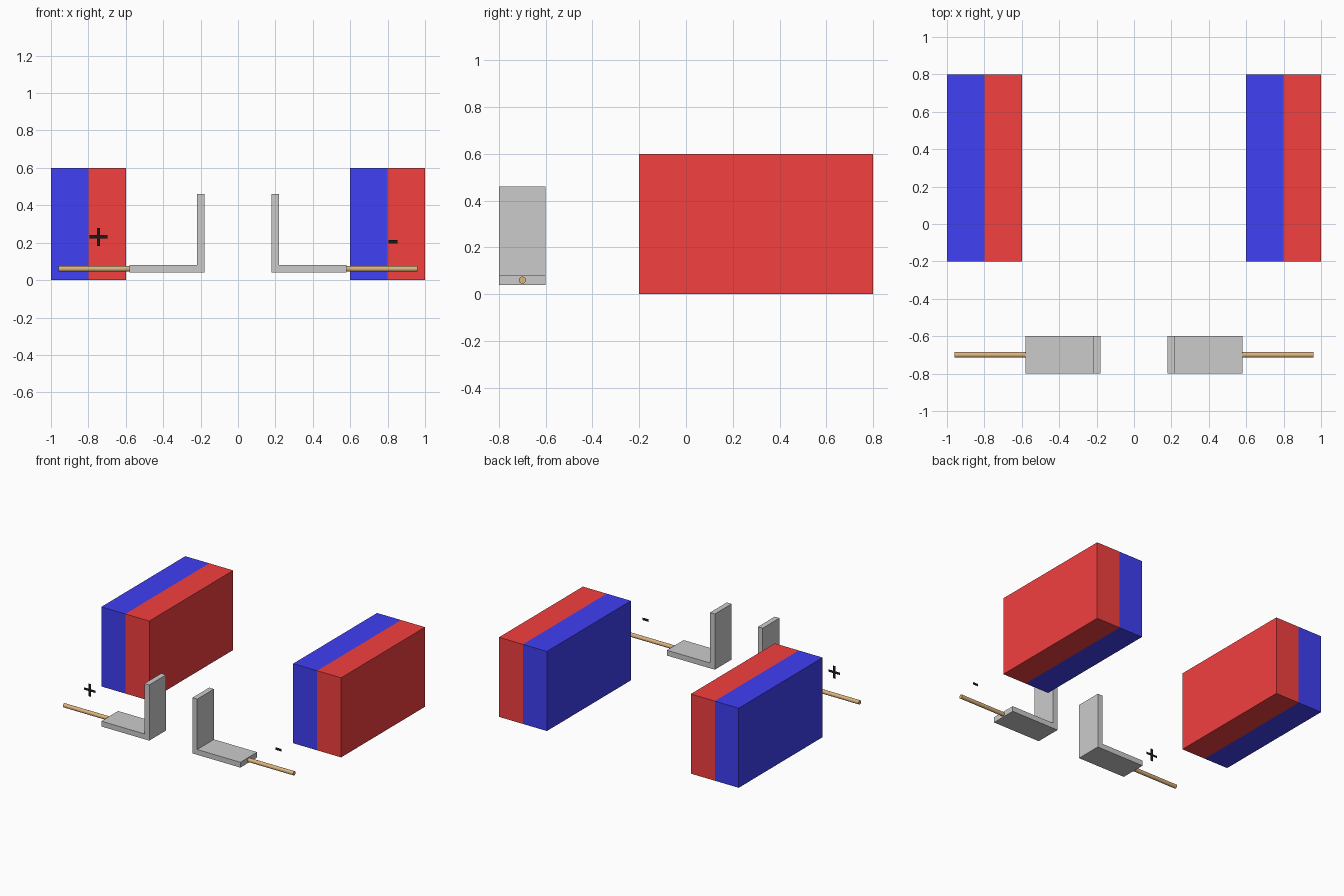
import bpy, bmesh
from math import pi
from mathutils import Matrix

if "Cube" in bpy.data.objects:
    bpy.data.objects.remove(bpy.data.objects["Cube"])


def material(name, rgb):
    m = bpy.data.materials.new(name)
    m.diffuse_color = (*rgb, 1)
    m.use_nodes = True
    m.node_tree.nodes["Principled BSDF"].inputs["Base Color"].default_value = m.diffuse_color
    return m


RED = material("red", (0.9, 0.05, 0.05))
BLUE = material("blue", (0.05, 0.05, 0.9))
COPPER = material("copper", (0.72, 0.45, 0.2))
BLACK = material("black", (0.01, 0.01, 0.01))


def add_object(name, bm, mat=None):
    bmesh.ops.recalc_face_normals(bm, faces=bm.faces)
    mesh = bpy.data.meshes.new(name)
    bm.to_mesh(mesh)
    bm.free()
    if mat:
        mesh.materials.append(mat)
    ob = bpy.data.objects.new(name, mesh)
    bpy.context.collection.objects.link(ob)
    return ob


def box(name, lo, hi, mat):
    bm = bmesh.new()
    size = [b - a for a, b in zip(lo, hi)]
    centre = [(a + b) / 2 for a, b in zip(lo, hi)]
    bmesh.ops.create_cube(bm, size=1, matrix=Matrix.Translation(centre) @ Matrix.Diagonal((*size, 1)))
    return add_object(name, bm, mat)


def profile(name, points, y, depth=0, mat=None):
    """Flat outline in the xz plane, optionally extruded along y."""
    bm = bmesh.new()
    face = bm.faces.new([bm.verts.new((x, y, z)) for x, z in points])
    if depth:
        new = bmesh.ops.extrude_face_region(bm, geom=[face], use_keep_orig=True)
        verts = [v for v in new["geom"] if isinstance(v, bmesh.types.BMVert)]
        bmesh.ops.translate(bm, verts=verts, vec=(0, depth, 0))
    return add_object(name, bm, mat)


# Two-pole magnets, both with the blue pole on the left
for side, x in (("left", -1.0), ("right", 0.6)):
    box(f"{side}_magnet_blue_pole", (x, -0.2, 0), (x + 0.2, 0.8, 0.6), BLUE)
    box(f"{side}_magnet_red_pole", (x + 0.2, -0.2, 0), (x + 0.4, 0.8, 0.6), RED)

# Mirrored L-shaped brushes with a copper wire each
L_SHAPE = [(0.18, 0.04), (0.58, 0.04), (0.58, 0.08), (0.22, 0.08), (0.22, 0.46), (0.18, 0.46)]
for side, s in (("left", -1), ("right", 1)):
    profile(f"{side}_brush", [(s * x, z) for x, z in L_SHAPE], -0.8, 0.2)
    bm = bmesh.new()
    bmesh.ops.create_cone(bm, cap_ends=True, segments=24, radius1=0.015, radius2=0.015, depth=0.38,
                          matrix=Matrix.Translation((s * 0.77, -0.7, 0.06)) @ Matrix.Rotation(pi / 2, 4, "Y"))
    for f in bm.faces:
        f.smooth = len(f.verts) == 4
    add_object(f"{side}_wire", bm, COPPER)

# Flat polarity marks standing above the wires
a, t = 0.048, 0.009
plus = [(-a, -t), (-t, -t), (-t, -a), (t, -a), (t, -t), (a, -t),
        (a, t), (t, t), (t, a), (-t, a), (-t, t), (-a, t)]
profile("positive_mark", [(x - 0.746, z + 0.231) for x, z in plus], -0.7, mat=BLACK)
profile("negative_mark", [(0.805, 0.196), (0.853, 0.196), (0.853, 0.215), (0.805, 0.215)], -0.7, mat=BLACK)
